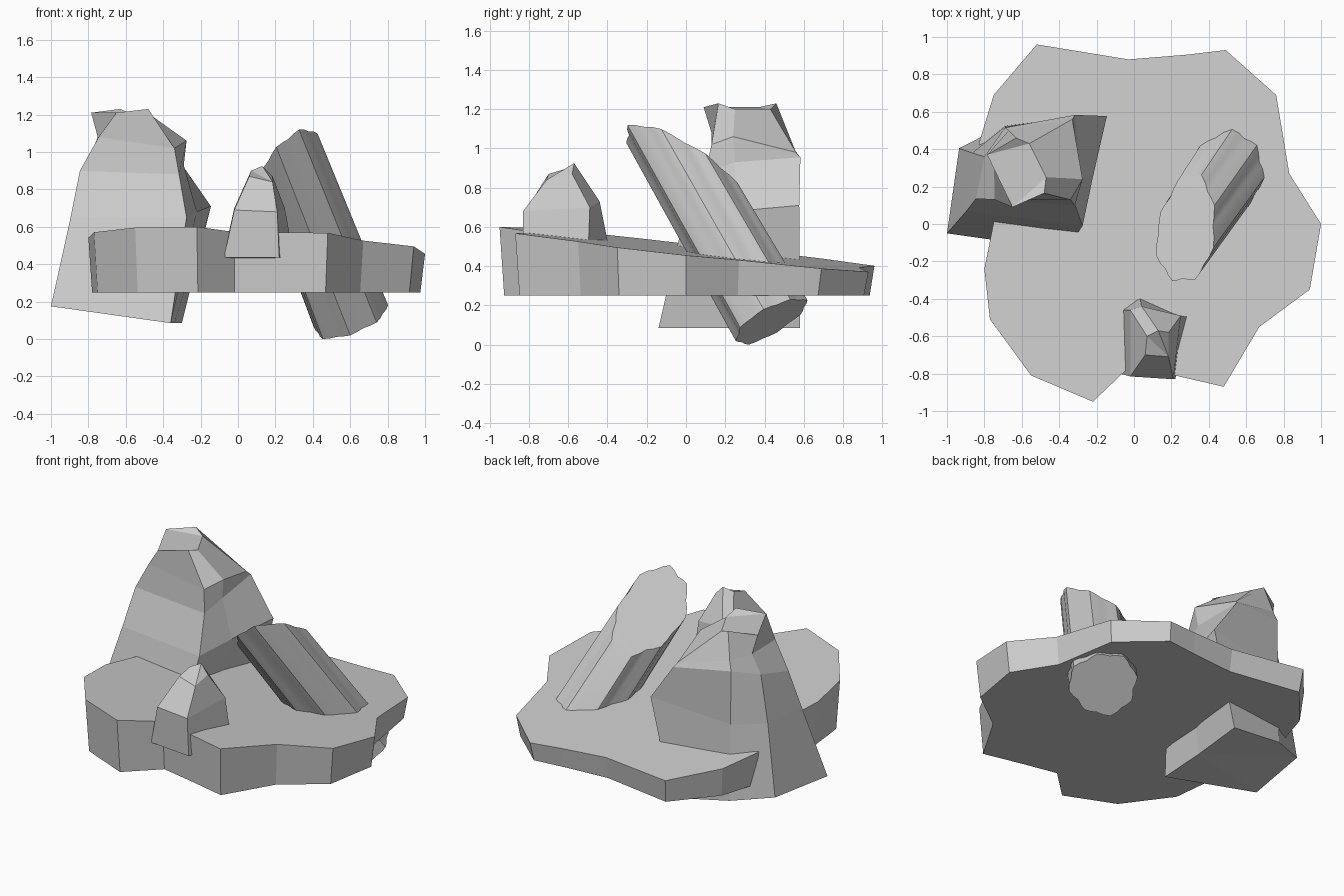
import bpy, bmesh, math
from mathutils import Vector

if "Cube" in bpy.data.objects:
    bpy.data.objects.remove(bpy.data.objects["Cube"])


def loft(name, rings):
    """Join rings of equal point count into a closed solid."""
    bm = bmesh.new()
    vs = [[bm.verts.new(p) for p in ring] for ring in rings]
    n = len(vs[0])
    for lo, hi in zip(vs, vs[1:]):
        for i in range(n):
            j = (i + 1) % n
            bm.faces.new((lo[i], lo[j], hi[j], hi[i]))
    caps = [bm.faces.new(vs[0][::-1]), bm.faces.new(vs[-1])]
    bmesh.ops.triangulate(bm, faces=caps)
    bmesh.ops.recalc_face_normals(bm, faces=bm.faces)
    mesh = bpy.data.meshes.new(name)
    bm.to_mesh(mesh)
    bm.free()
    ob = bpy.data.objects.new(name, mesh)
    bpy.context.collection.objects.link(ob)
    return ob


# Base slab: irregular outline, tapered sides, tilted top
outline = [(-.52, .96), (-.75, .69), (-.83, .43), (-.75, .01), (-.80, -.24),
           (-.77, -.51), (-.55, -.81), (-.22, -.95), (-.02, -.76), (.22, -.81),
           (.48, -.87), (.67, -.55), (.94, -.35), (1.0, 0), (.83, .27),
           (.76, .69), (.49, .93), (.28, .905), (-.03, .88)]
loft("base_slab", [
    [(x * .975, y * .975, .25) for x, y in outline],
    [(x, y, .489 - .034 * x - .109 * y) for x, y in outline]])

# Large rock: front-left, front-right, right, back-right, back, back-left
loft("large_rock", [
    [(-1, -.05, .175), (-.36, -.14, .085), (-.34, .2, .085),
     (-.3, .58, .085), (-.69, .53, .15), (-.935, .405, .19)],
    [(-.895, .07, .65), (-.275, -.01, .65), (-.22, .25, .68),
     (-.145, .577, .71), (-.69, .52, .65), (-.865, .38, .65)],
    [(-.845, .135, .9), (-.315, .1, .88), (-.29, .25, .93),
     (-.315, .583, .955), (-.69, .515, 1.0), (-.8, .36, .95)],
    [(-.745, .13, 1.08), (-.34, .13, 1.02), (-.275, .24, 1.06),
     (-.33, .56, .98), (-.67, .5, 1.06), (-.75, .38, 1.08)],
    [(-.65, .09, 1.21), (-.48, .165, 1.23), (-.47, .25, 1.2),
     (-.56, .43, 1.2), (-.63, .46, 1.23), (-.785, .37, 1.21)]])

# Small rock at the front edge
loft("small_rock", [
    [(-.075, -.8, .435), (.22, -.83, .435), (.3, -.5, .43),
     (.03, -.38, .43), (-.08, -.46, .43)],
    [(-.02, -.815, .69), (.21, -.83, .68), (.25, -.49, .7),
     (.04, -.44, .73), (-.02, -.46, .7)],
    [(.06, -.7, .87), (.185, -.71, .84), (.185, -.58, .87),
     (.13, -.57, .925), (.07, -.6, .9)]])

# Leaning fluted column: square-cut foot, slanted top cut
foot, head = Vector((.6, .43, .12)), Vector((.28, -.03, .93))
axis = (head - foot).normalized()
u = (Vector((1, 0, 0)) - axis * axis.x).normalized()
v = axis.cross(u)
cut = Vector((-.55, .4, .7)).normalized()
bottom, top = [], []
for i in range(32):
    t = 2 * math.pi * i / 32
    k = 1 + .05 * math.cos(8 * t) + .04 * math.cos(3 * t + 1)
    d = (u * math.cos(t) + v * math.sin(t)) * k
    bottom.append(foot + d * .2)
    p = d * .187
    top.append(head + p - axis * (cut.dot(p) / cut.dot(axis)))
column = loft("leaning_column", [bottom, top])
bpy.context.view_layer.objects.active = column
column.select_set(True)
bpy.ops.object.shade_smooth_by_angle(angle=math.radians(35))
